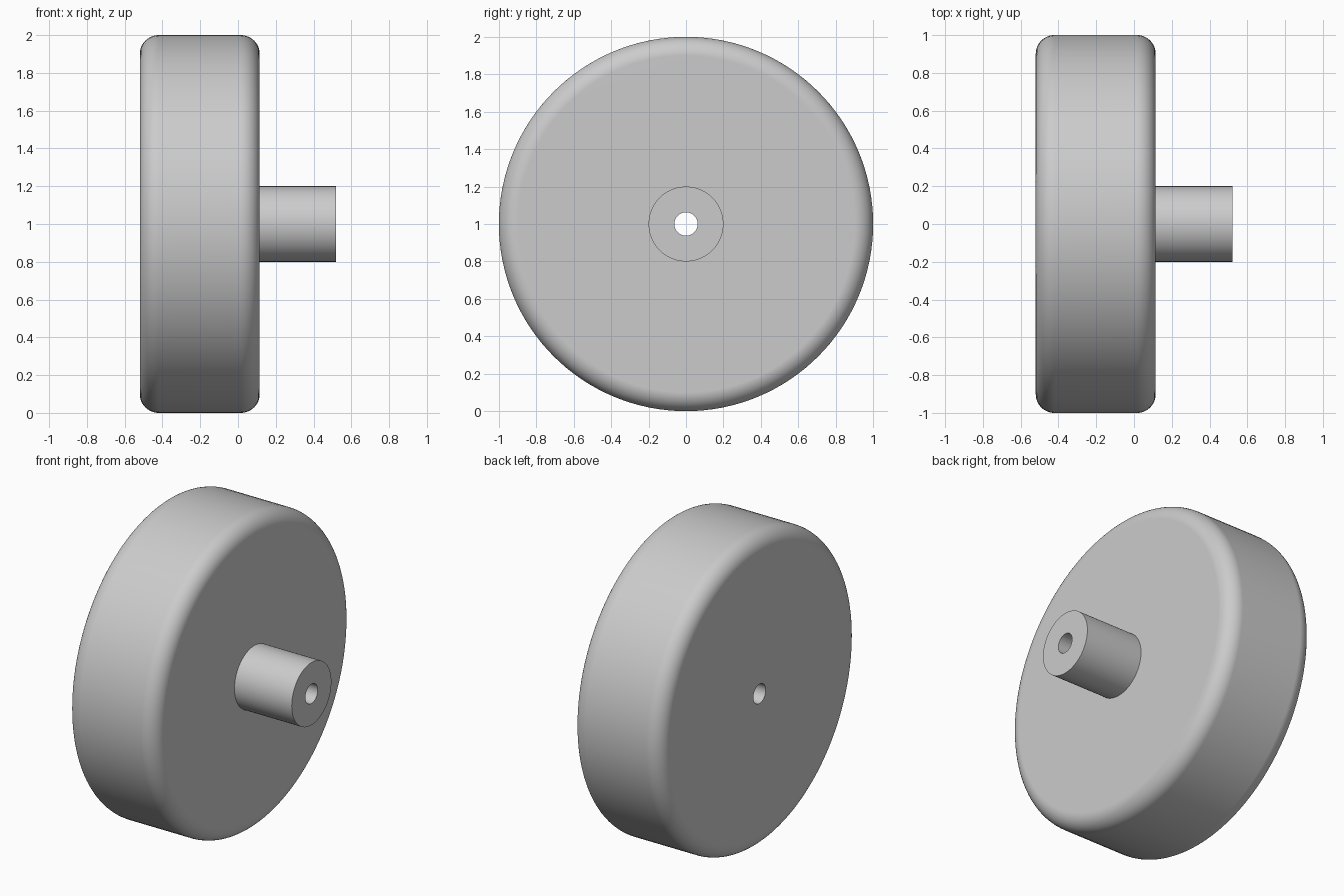
import bpy
import math

cube = bpy.data.objects.get("Cube")
if cube:
    bpy.data.objects.remove(cube, do_unlink=True)

SEGMENTS = 128
AXIS_Z = 1.0
BACK, FACE, END = -0.52, 0.115, 0.52   # positions along x
RIM_R, HUB_R, BORE_R = 1.0, 0.2, 0.062
FILLET = 0.1

grey = bpy.data.materials.new("plain_grey")
grey.use_nodes = True
colour = (0.6, 0.6, 0.6, 1)
grey.diffuse_color = colour
bsdf = next(n for n in grey.node_tree.nodes if n.type == 'BSDF_PRINCIPLED')
bsdf.inputs["Base Color"].default_value = colour


def revolve(name, profile):
    """Turn (x, radius) points around the x axis."""
    verts, faces = [], []
    for x, r in profile:
        for j in range(SEGMENTS):
            a = math.tau * j / SEGMENTS
            verts.append((x, r * math.cos(a), AXIS_Z + r * math.sin(a)))
    for i in range(len(profile) - 1):
        for j in range(SEGMENTS):
            k = (j + 1) % SEGMENTS
            lo, hi = i * SEGMENTS, (i + 1) * SEGMENTS
            faces.append((lo + j, hi + j, hi + k, lo + k))
    mesh = bpy.data.meshes.new(name)
    mesh.from_pydata(verts, [], faces)
    mesh.materials.append(grey)
    obj = bpy.data.objects.new(name, mesh)
    bpy.context.collection.objects.link(obj)
    bpy.ops.object.select_all(action='DESELECT')
    obj.select_set(True)
    bpy.context.view_layer.objects.active = obj
    bpy.ops.object.shade_smooth_by_angle(angle=math.radians(35))
    # Keep the flat discs flat beside the rounded rim
    weighted = obj.modifiers.new("flat_discs", 'WEIGHTED_NORMAL')
    weighted.keep_sharp = True
    return obj


def corner(cx, start):
    """Quarter round at the rim, from the start angle in degrees."""
    points = []
    for i in range(13):
        a = math.radians(start + 90 * i / 12)
        points.append((cx + FILLET * math.cos(a),
                       RIM_R - FILLET + FILLET * math.sin(a)))
    return points


# Thick disc with rounded rim edges
revolve("wheel_disc",
        [(FACE, HUB_R)]
        + corner(FACE - FILLET, 0)
        + corner(BACK + FILLET, 90)
        + [(BACK, BORE_R)])

# Hub sleeve with the bore running through the whole wheel
revolve("hub_and_bore",
        [(BACK, BORE_R), (END, BORE_R), (END, HUB_R), (FACE, HUB_R)])
